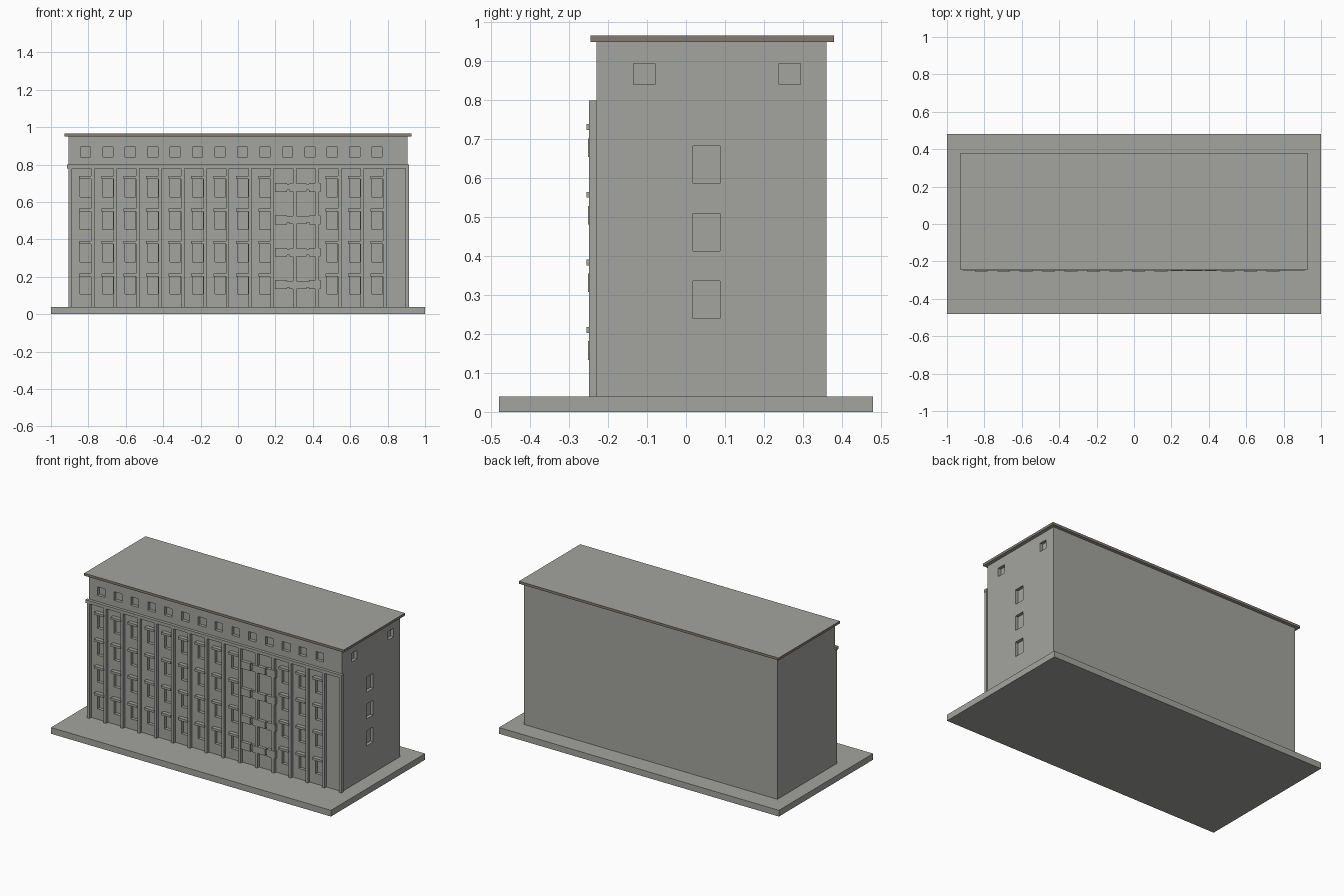
import bpy
import bmesh

if "Cube" in bpy.data.objects:
    bpy.data.objects.remove(bpy.data.objects["Cube"])


def material(name, rgb):
    m = bpy.data.materials.new(name)
    m.diffuse_color = (*rgb, 1)
    m.use_nodes = True
    m.node_tree.nodes["Principled BSDF"].inputs["Base Color"].default_value = m.diffuse_color
    return m


concrete = material("warm_grey_concrete", (0.37, 0.37, 0.345))
trim = material("brown_roof_edge", (0.23, 0.20, 0.17))


def boxes(name, items, mat=concrete):
    """One object made of boxes given as (x0, x1, y0, y1, z0, z1)."""
    bm = bmesh.new()
    for x0, x1, y0, y1, z0, z1 in items:
        for v in bmesh.ops.create_cube(bm, size=1)["verts"]:
            v.co = ((x0 + x1) / 2 + v.co.x * (x1 - x0),
                    (y0 + y1) / 2 + v.co.y * (y1 - y0),
                    (z0 + z1) / 2 + v.co.z * (z1 - z0))
    me = bpy.data.meshes.new(name)
    bm.to_mesh(me)
    bm.free()
    me.materials.append(mat)
    ob = bpy.data.objects.new(name, me)
    bpy.context.collection.objects.link(ob)
    return ob


PITCH = 0.12       # bay spacing
STOREY = 0.1735    # floor spacing
WALL = -0.23       # front wall plane
SIDE = 0.905       # side wall plane
DEPTH = 0.02       # window recess
BALCONY_BAYS = (9, 10)
bays = [-0.816 + PITCH * k for k in range(14)]
window_bays = [x for k, x in enumerate(bays) if k not in BALCONY_BAYS]
floors = [STOREY * k for k in range(4)]

# Ground slab and main block
boxes("ground_slab", [(-1, 1, -0.48, 0.48, 0, 0.04)])
block = boxes("main_block", [(-SIDE, SIDE, WALL, 0.36, 0.04, 0.95)])

# Recessed windows: attic row, four storeys, right-hand end wall
front = (WALL - 0.03, WALL + DEPTH)
end = (SIDE - DEPTH, SIDE + 0.03)
cuts = [(x - 0.027, x + 0.027, *front, 0.84, 0.895) for x in bays]
cuts += [(x - 0.028, x + 0.029, *front, 0.107 + f, 0.203 + f)
         for x in window_bays for f in floors]
cuts += [(*end, 0.018, 0.087, 0.24 + f, 0.336 + f) for f in floors[:3]]
cuts += [(*end, y, y + 0.055, 0.84, 0.895) for y in (-0.135, 0.239)]
cutter = boxes("window_cutter", cuts)
cutter.hide_render = True
mod = block.modifiers.new("windows", "BOOLEAN")
mod.operation = "DIFFERENCE"
mod.solver = "EXACT"
mod.object = cutter
bpy.context.view_layer.objects.active = block
bpy.ops.object.modifier_apply(modifier=mod.name)
bpy.data.objects.remove(cutter)

# Roof slab with brown edges
roof = boxes("roof_slab", [(-0.927, 0.927, -0.245, 0.38, 0.95, 0.966)])
roof.data.materials.append(trim)
for p in roof.data.polygons:
    p.material_index = 1 if abs(p.normal.z) < 0.5 else 0

# Facade pilasters and the cornice above them
boxes("pilasters", [(x - 0.009, x + 0.009, -0.249, WALL, 0.04, 0.78)
                    for x in (-0.896 + PITCH * k for k in range(16))])
boxes("cornice", [(-0.915, 0.915, -0.249, WALL, 0.78, 0.8)])

# Window lintels
boxes("lintels", [(x - 0.035, x + 0.034, -0.255, WALL, 0.203 + f, 0.218 + f)
                  for x in window_bays for f in floors])

# Balconies: end boxes, lower middle run and small connecting blocks
rails = []
for f in floors:
    z0, z1 = 0.134 + f, 0.182 + f
    for x0, x1 in ((0.197, 0.262), (0.38, 0.44)):
        rails.append((x0, x1, -0.251, WALL, z0, z1))
    for x0, x1 in ((0.275, 0.367),):
        rails.append((x0, x1, -0.2505, WALL, z0 + 0.002, z1 - 0.003))
    for x0, x1 in ((0.262, 0.275), (0.367, 0.38)):
        rails.append((x0, x1, -0.243, WALL, z0 + 0.009, z1 - 0.007))
boxes("balconies", rails)
